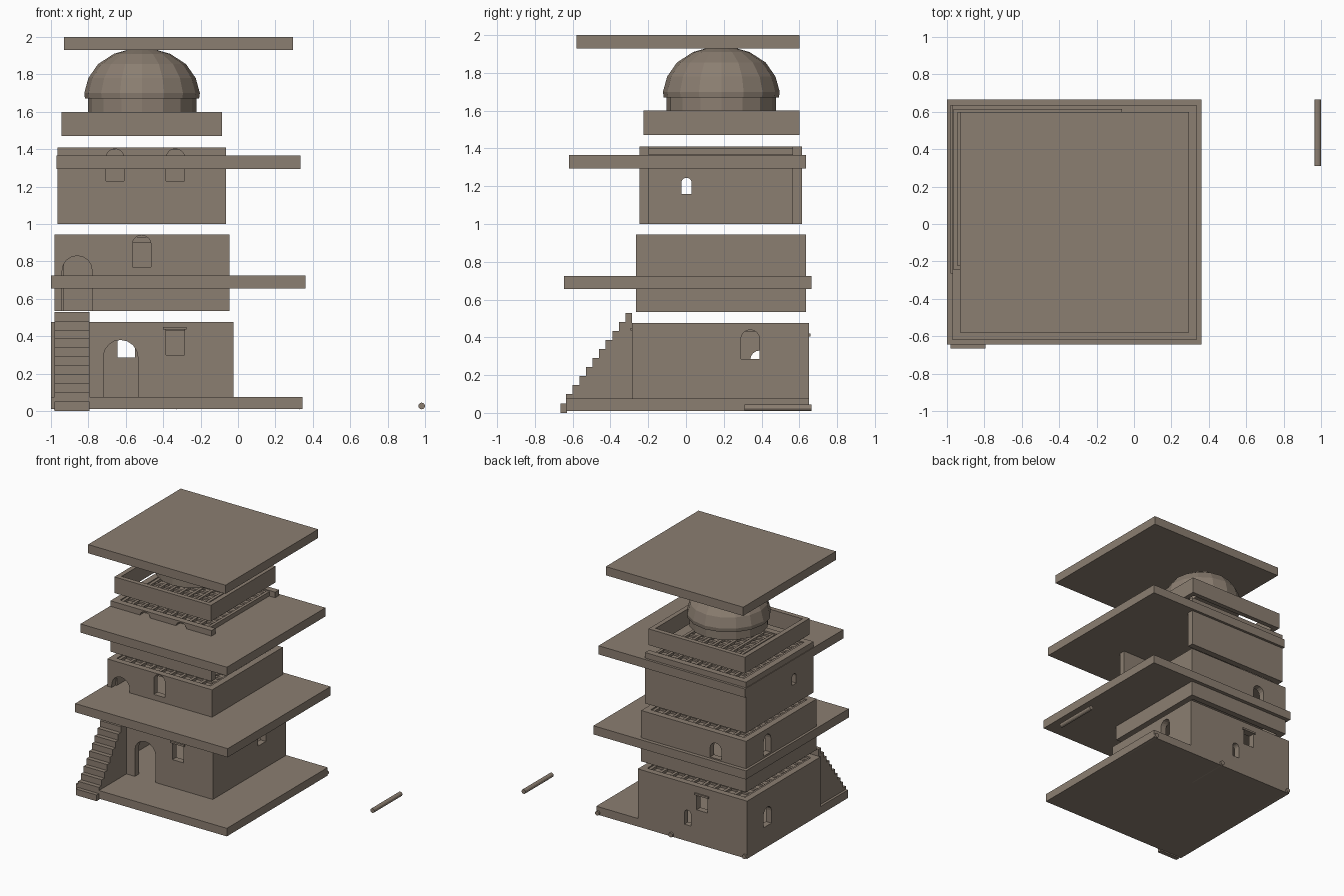
import bpy, bmesh, math
from mathutils import Matrix

if "Cube" in bpy.data.objects:
    bpy.data.objects.remove(bpy.data.objects["Cube"])

clay = bpy.data.materials.new("warm brown clay")
clay.use_nodes = True
clay.diffuse_color = (0.26, 0.21, 0.165, 1)
clay.node_tree.nodes["Principled BSDF"].inputs["Base Color"].default_value = clay.diffuse_color


def finish(name, bm):
    bmesh.ops.recalc_face_normals(bm, faces=bm.faces)
    mesh = bpy.data.meshes.new(name)
    bm.to_mesh(mesh)
    bm.free()
    mesh.materials.append(clay)
    obj = bpy.data.objects.new(name, mesh)
    bpy.context.scene.collection.objects.link(obj)
    return obj


def add_box(bm, x, y, z):
    """Add a box given as three (low, high) ranges."""
    ranges = (x, y, z)
    size = Matrix.Diagonal([hi - lo for lo, hi in ranges] + [1])
    centre = Matrix.Translation([(lo + hi) / 2 for lo, hi in ranges])
    bmesh.ops.create_cube(bm, size=1, matrix=centre @ size)


def box(name, x, y, z):
    bm = bmesh.new()
    add_box(bm, x, y, z)
    return finish(name, bm)


def extrude_outline(name, points, offset):
    bm = bmesh.new()
    face = bm.faces.new([bm.verts.new(p) for p in points])
    grown = bmesh.ops.extrude_face_region(bm, geom=[face])["geom"]
    bmesh.ops.translate(bm, vec=offset,
                        verts=[v for v in grown if isinstance(v, bmesh.types.BMVert)])
    return finish(name, bm)


def cut_opening(wall, axis, depth, span, z, arched=True):
    """Cut an opening through a wall that faces along the given axis."""
    a, b = span
    r, mid = (b - a) / 2, (a + b) / 2
    outline = [(a, z[0]), (b, z[0])]
    if arched:
        outline += [(mid + r * math.cos(i * math.pi / 8),
                     z[1] - r + r * math.sin(i * math.pi / 8)) for i in range(9)]
    else:
        outline += [(b, z[1]), (a, z[1])]
    lo, thick = depth[0] - 0.02, depth[1] - depth[0] + 0.04
    if axis == "y":
        cutter = extrude_outline("cutter", [(u, lo, v) for u, v in outline], (0, thick, 0))
    else:
        cutter = extrude_outline("cutter", [(lo, u, v) for u, v in outline], (thick, 0, 0))
    cutter.hide_render = True
    mod = wall.modifiers.new("opening", "BOOLEAN")
    mod.operation, mod.solver, mod.object = "DIFFERENCE", "EXACT", cutter
    dg = bpy.context.evaluated_depsgraph_get()
    mesh = bpy.data.meshes.new_from_object(wall.evaluated_get(dg))
    wall.modifiers.clear()
    wall.data = mesh
    bpy.data.objects.remove(cutter)


def storey(name, x, y, z, openings, sides=("front", "back", "left", "right"), t=0.05):
    """Four thin walls; openings are (side, span, heights, arched)."""
    inner = (y[0] + t, y[1] - t)
    plans = {"front": ("y", x, (y[0], y[0] + t)), "back": ("y", x, (y[1] - t, y[1])),
             "left": ("x", (x[1] - t, x[1]), inner), "right": ("x", (x[0], x[0] + t), inner)}
    for side in sides:
        axis, wx, wy = plans[side]
        wall = box(f"{name}_{side}_wall", wx, wy, z)
        for where, span, heights, arched in openings:
            if where == side:
                cut_opening(wall, axis, wy if axis == "y" else wx, span, heights, arched)


def lattice_ceiling(name, x, y, top, n=9, w=0.012):
    """Thin panel under a grid of crossing beams."""
    x, y = (x[0] + 0.05, x[1] - 0.05), (y[0] + 0.05, y[1] - 0.05)
    box(name + "_panel", x, y, (top - 0.035, top - 0.02))
    bm = bmesh.new()
    for i in range(n + 1):
        u = x[0] + w + (x[1] - x[0] - 2 * w) * i / n
        v = y[0] + w + (y[1] - y[0] - 2 * w) * i / n
        add_box(bm, (u - w, u + w), y, (top - 0.02, top))
        add_box(bm, x, (v - w, v + w), (top - 0.02, top - 0.005))
    finish(name + "_beams", bm)


# Wide square slabs
box("base_slab", (-1, 0.345), (-0.635, 0.65), (0.01, 0.075))
box("second_slab", (-1, 0.36), (-0.645, 0.665), (0.655, 0.725))
box("third_slab", (-0.97, 0.335), (-0.62, 0.635), (1.295, 1.365))
box("roof_slab", (-0.93, 0.295), (-0.58, 0.6), (1.93, 2))

# Ground storey
X, Y = (-1, -0.025), (-0.285, 0.65)
storey("ground", X, Y, (0.075, 0.475), [
    ("front", (-0.72, -0.535), (0.06, 0.38), True),
    ("front", (-0.385, -0.285), (0.3, 0.435), False),
    ("back", (-0.645, -0.55), (0.285, 0.405), False),
    ("back", (-0.5, -0.44), (0.14, 0.26), True),
    ("left", (0.29, 0.39), (0.285, 0.44), True),
    ("right", (0.34, 0.44), (0.18, 0.33), True)])
lattice_ceiling("ground_ceiling", X, Y, 0.465)
box("front_lintel", (-0.4, -0.275), (-0.295, -0.28), (0.435, 0.45))
box("back_lintel", (-0.66, -0.535), (0.645, 0.66), (0.405, 0.42))

# Middle storey
X, Y = (-0.98, -0.045), (-0.265, 0.635)
storey("middle", X, Y, (0.535, 0.945), [
    ("front", (-0.94, -0.78), (0.52, 0.83), True),
    ("front", (-0.565, -0.465), (0.77, 0.94), True),
    ("back", (-0.76, -0.66), (0.735, 0.86), True),
    ("right", (0.32, 0.41), (0.74, 0.9), True)])
lattice_ceiling("middle_ceiling", X, Y, 0.935)

# Upper storey, open on one side
X, Y = (-0.965, -0.065), (-0.245, 0.615)
storey("upper", X, Y, (1, 1.41), [
    ("front", (-0.705, -0.61), (1.23, 1.402), True),
    ("front", (-0.385, -0.285), (1.23, 1.402), True),
    ("right", (-0.025, 0.03), (1.16, 1.245), True)],
    sides=("front", "back", "right"))
lattice_ceiling("upper_ceiling", X, Y, 1.402)

# Parapet ring below the dome
storey("parapet", (-0.945, -0.085), (-0.225, 0.6), (1.47, 1.6), [], t=0.038)

# Drum and faceted dome
bm = bmesh.new()
rings, sides = [], 16
profile = [(0.29, 1.6), (0.29, 1.67), (0.305, 1.67), (0.309, 1.7), (0.287, 1.78),
           (0.235, 1.855), (0.15, 1.91), (0.07, 1.933)]
for r, z in profile:
    rings.append([bm.verts.new((-0.513 + r * math.cos(2 * math.pi * i / sides),
                                0.187 + r * math.sin(2 * math.pi * i / sides), z))
                  for i in range(sides)])
for low, high in zip(rings, rings[1:]):
    for i in range(sides):
        j = (i + 1) % sides
        bm.faces.new((low[i], low[j], high[j], high[i]))
bm.faces.new(rings[0])
bm.faces.new(rings[-1])
finish("dome", bm)

# Solid outside staircase
steps, start, end = 10, -0.635, -0.285
run, rise = (end - start) / steps, (0.53 - 0.1) / (steps - 1)
outline = [(-0.98, end, 0.05), (-0.98, start, 0.05)]
for i in range(steps):
    z = 0.1 + rise * i
    outline += [(-0.98, start + run * i, z), (-0.98, start + run * (i + 1), z)]
extrude_outline("staircase", outline, (0.185, 0, 0))
box("bottom_step", (-0.98, -0.795), (-0.665, -0.63), (0, 0.05))

# Evenly spaced round logs, one lying clear of the base
for i in range(4):
    bm = bmesh.new()
    place = Matrix.Translation((-0.982 + 0.6547 * i, 0.487, 0.027)) @ Matrix.Rotation(math.pi / 2, 4, "X")
    bmesh.ops.create_cone(bm, cap_ends=True, segments=12, radius1=0.018, radius2=0.018,
                          depth=0.356, matrix=place)
    finish(f"log_{i + 1}", bm)
